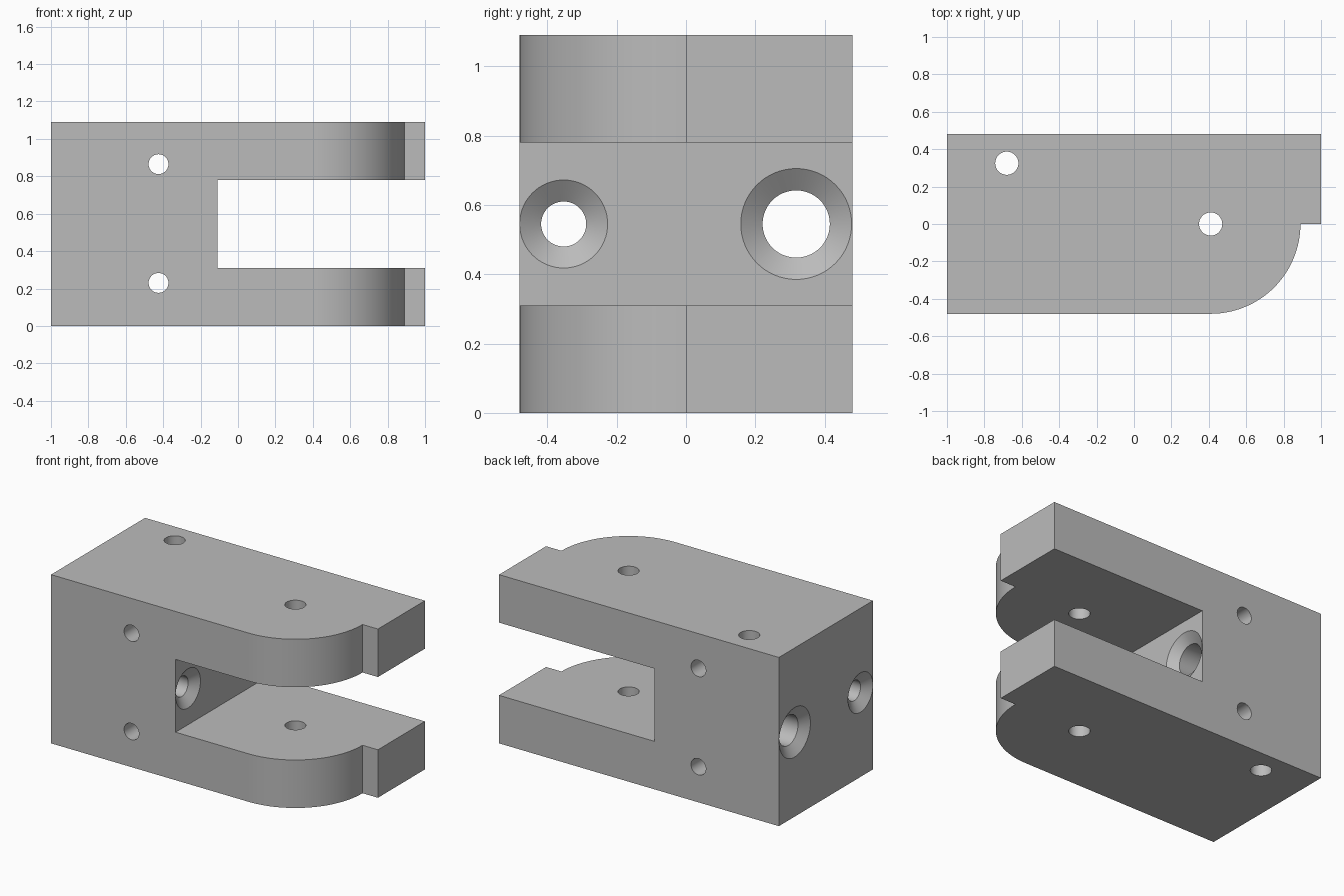
import bpy, bmesh, math
from mathutils import Matrix, Vector

cube = bpy.data.objects.get("Cube")
if cube:
    bpy.data.objects.remove(cube, do_unlink=True)

HALF_Y, HEIGHT = 0.48, 1.09
SLOT_X, SLOT_LOW, SLOT_HIGH = -0.11, 0.31, 0.78
MID_Z = HEIGHT / 2
SINK = 0.045            # countersink depth
SIDES = 64

grey = bpy.data.materials.new("plain grey")
grey.use_nodes = True
colour = (0.5, 0.5, 0.5, 1)
grey.diffuse_color = colour
grey.node_tree.nodes["Principled BSDF"].inputs["Base Color"].default_value = colour


def make_object(name, bm):
    bmesh.ops.recalc_face_normals(bm, faces=bm.faces)
    mesh = bpy.data.meshes.new(name)
    bm.to_mesh(mesh)
    bm.free()
    mesh.materials.append(grey)
    obj = bpy.data.objects.new(name, mesh)
    bpy.context.collection.objects.link(obj)
    return obj


def prism(name, outline, low, high):
    """Extrude an xy outline from low to high."""
    bm = bmesh.new()
    face = bm.faces.new([bm.verts.new((x, y, low)) for x, y in outline])
    moved = bmesh.ops.extrude_face_region(bm, geom=[face])["geom"]
    verts = [v for v in moved if isinstance(v, bmesh.types.BMVert)]
    bmesh.ops.translate(bm, verts=verts, vec=(0, 0, high - low))
    return make_object(name, bm)


def lathe(name, profile, axis, centre):
    """Closed round cutter from (position, radius) pairs along an axis."""
    bm = bmesh.new()
    turn = Vector((0, 0, 1)).rotation_difference(Vector(axis)).to_matrix()
    rings = []
    for pos, radius in profile:
        ring = []
        for i in range(SIDES):
            a = math.tau * i / SIDES
            p = Vector((radius * math.cos(a), radius * math.sin(a), pos))
            ring.append(bm.verts.new(turn @ p + Vector(centre)))
        rings.append(ring)
    for a, b in zip(rings, rings[1:]):
        for i in range(SIDES):
            j = (i + 1) % SIDES
            bm.faces.new((a[i], a[j], b[j], b[i]))
    bm.faces.new(rings[0][::-1])
    bm.faces.new(rings[-1])
    return make_object(name, bm)


def cut(target, cutter):
    mod = target.modifiers.new(cutter.name, "BOOLEAN")
    mod.operation = "DIFFERENCE"
    mod.solver = "EXACT"
    mod.object = cutter
    bpy.context.view_layer.objects.active = target
    bpy.ops.object.modifier_apply(modifier=mod.name)
    bpy.data.objects.remove(cutter, do_unlink=True)


# Clevis block with one rounded corner and a small stop tab
arc_x = 0.41
outline = [(-1, HALF_Y), (-1, -HALF_Y)]
for i in range(33):
    a = -math.pi / 2 + math.pi / 2 * i / 32
    outline.append((arc_x + HALF_Y * math.cos(a), HALF_Y * math.sin(a)))
outline += [(1, 0), (1, HALF_Y)]
body = prism("clevis_block", outline, 0, HEIGHT)

# Slot between the two arms
slot = [(SLOT_X, -1), (2, -1), (2, 1), (SLOT_X, 1)]
cut(body, prism("slot_cutter", slot, SLOT_LOW, SLOT_HIGH))

# Upright pin holes
for x, y in ((-0.68, 0.325), (arc_x, 0)):
    cut(body, lathe("pin_hole_cutter", [(-0.1, 0.062), (HEIGHT + 0.1, 0.062)],
                    (0, 0, 1), (x, y, 0)))

# Cross holes from front to back
for z in (0.23, 0.865):
    cut(body, lathe("cross_hole_cutter", [(-0.6, 0.053), (0.6, 0.053)],
                    (0, 1, 0), (-0.425, 0, z)))

# Lengthwise holes, countersunk at both ends
for y, bore, rim in ((-0.353, 0.065, 0.127), (0.318, 0.097, 0.16)):
    over = 0.01
    wide = rim + (rim - bore) * over / SINK
    profile = [(-1 - over, wide), (-1 + SINK, bore),
               (SLOT_X - SINK, bore), (SLOT_X + over, wide)]
    cut(body, lathe("long_hole_cutter", profile, (1, 0, 0), (0, y, MID_Z)))

# Smooth the curved walls, keep the edges crisp
bpy.ops.object.select_all(action="DESELECT")
body.select_set(True)
bpy.context.view_layer.objects.active = body
bpy.ops.object.shade_smooth_by_angle(angle=math.radians(25))
